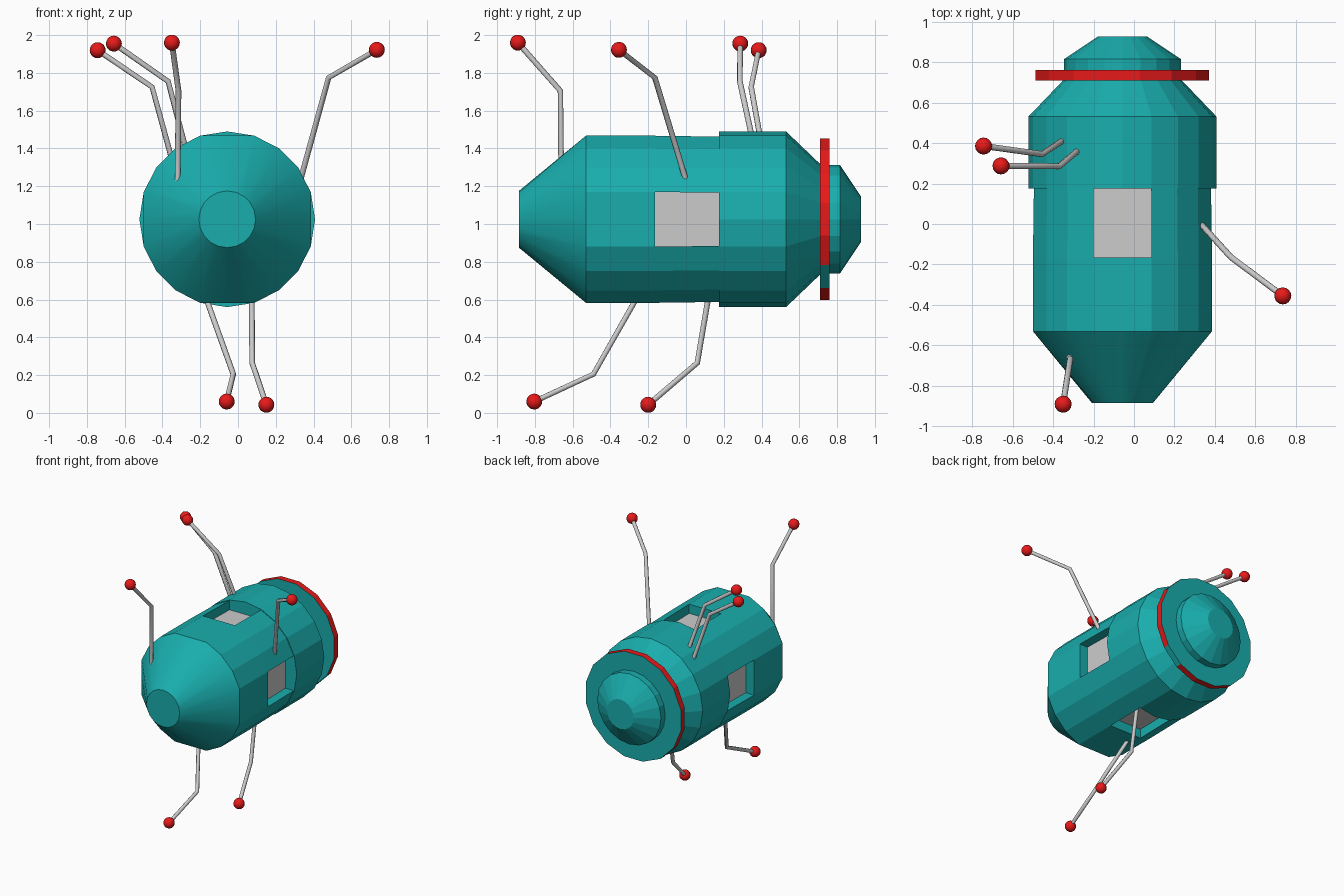
import bpy, bmesh
from math import cos, sin, pi, radians
from mathutils import Vector

if "Cube" in bpy.data.objects:
    bpy.data.objects.remove(bpy.data.objects["Cube"])

CX, CZ = -0.057, 1.025      # long axis of the hull


def material(name, rgb):
    m = bpy.data.materials.new(name)
    m.diffuse_color = (*rgb, 1)
    m.use_nodes = True
    m.node_tree.nodes["Principled BSDF"].inputs["Base Color"].default_value = m.diffuse_color
    return m


teal = material("teal", (0.01, 0.42, 0.42))
red = material("red", (0.8, 0.01, 0.01))


def finish(bm, name, mats):
    bmesh.ops.remove_doubles(bm, verts=bm.verts, dist=1e-4)
    bmesh.ops.recalc_face_normals(bm, faces=bm.faces)
    me = bpy.data.meshes.new(name)
    bm.to_mesh(me)
    bm.free()
    for m in mats:
        me.materials.append(m)
    ob = bpy.data.objects.new(name, me)
    bpy.context.collection.objects.link(ob)
    return ob


def ring(bm, y, r, n=20, offset=0.0, flat=False):
    verts = []
    for i in range(n):
        a = 2 * pi * i / n + offset
        k = r * cos(2 * pi / n) if flat and i % (n // 4) == 0 else r
        verts.append(bm.verts.new((CX + k * cos(a), y, CZ + k * sin(a))))
    return verts


# Hull: lathed sections, flattened along four sides ahead of the rear band
W0, W1, DEPTH = -0.165, 0.175, 0.075
sections = [(-0.885, 0.15, False), (-0.53, 0.465, True), (W0, 0.465, True), (W1, 0.46, True),
            (W1, 0.465, False), (0.53, 0.465, False), (0.715, 0.288, False),
            (0.815, 0.288, False), (0.927, 0.12, False)]
bm, panes = bmesh.new(), bmesh.new()
rings = [ring(bm, y, r, flat=f) for y, r, f in sections]
bm.faces.new(rings[0])
bm.faces.new(rings[-1])
for s, (a, b) in enumerate(zip(rings, rings[1:])):
    for i in range(20):
        if s == 2 and i % 5 in (0, 4):
            continue            # window opening
        j = (i + 1) % 20
        f = bm.faces.new((a[i], a[j], b[j], b[i]))
        f.smooth = s == 0

# Recessed windows on four sides
for q in range(4):
    k = q * 5
    axis = Vector((cos(q * pi / 2), 0, sin(q * pi / 2)))
    outer = [rings[2][(k + d) % 20] for d in (-1, 0, 1)]
    outer += [rings[3][(k + d) % 20] for d in (1, 0, -1)]
    inner = [bm.verts.new(v.co - axis * DEPTH) for v in outer]
    for i in range(6):
        j = (i + 1) % 6
        bm.faces.new((outer[i], outer[j], inner[j], inner[i]))
    f = panes.faces.new([panes.verts.new(v.co) for v in inner])
    f.normal_update()
    if f.normal.dot(axis) < 0:
        f.normal_flip()
finish(bm, "hull", [teal])
pane_mesh = bpy.data.meshes.new("window_panes")
panes.to_mesh(pane_mesh)
panes.free()
bpy.context.collection.objects.link(bpy.data.objects.new("window_panes", pane_mesh))

# Rear collar: flat disc with a red rim and one plain segment
bm = bmesh.new()
o = pi / 16
loops = [ring(bm, y, r, 16, o) for y, r in ((0.71, 0.28), (0.71, 0.437), (0.76, 0.437), (0.76, 0.28))]
for s in range(4):
    a, b = loops[s], loops[(s + 1) % 4]
    for i in range(16):
        j = (i + 1) % 16
        f = bm.faces.new((a[i], a[j], b[j], b[i]))
        f.material_index = 1 if s == 1 and i != 13 else 0
finish(bm, "rear_collar", [teal, red])

# Bent pins with ball heads: base, elbow, ball
pins = [
    ((-0.32, -0.66, 1.20), (-0.315, -0.665, 1.705), (-0.35, -0.89, 1.96)),
    ((0.33, 0.0, 1.23), (0.48, -0.165, 1.775), (0.735, -0.355, 1.922)),
    ((-0.355, 0.41, 1.36), (-0.455, 0.345, 1.725), (-0.743, 0.385, 1.92)),
    ((-0.28, 0.36, 1.41), (-0.37, 0.285, 1.755), (-0.657, 0.287, 1.955)),
    ((-0.17, -0.26, 0.61), (-0.025, -0.49, 0.205), (-0.06, -0.803, 0.06)),
    ((0.073, 0.12, 0.62), (0.075, 0.06, 0.265), (0.15, -0.2, 0.043)),
]
for n, pts in enumerate(pins, 1):
    cu = bpy.data.curves.new(f"pin_{n}", 'CURVE')
    cu.dimensions = '3D'
    cu.bevel_depth = 0.015
    cu.bevel_resolution = 2
    cu.use_fill_caps = True
    sp = cu.splines.new('POLY')
    sp.points.add(2)
    for p, co in zip(sp.points, pts):
        p.co = (*co, 1)
    bpy.context.collection.objects.link(bpy.data.objects.new(f"pin_{n}", cu))

    bpy.ops.mesh.primitive_uv_sphere_add(segments=16, ring_count=10, radius=0.042, location=pts[2])
    ball = bpy.context.object
    ball.name = f"pin_ball_{n}"
    ball.data.materials.append(red)
    bpy.ops.object.shade_smooth_by_angle(angle=radians(40))
